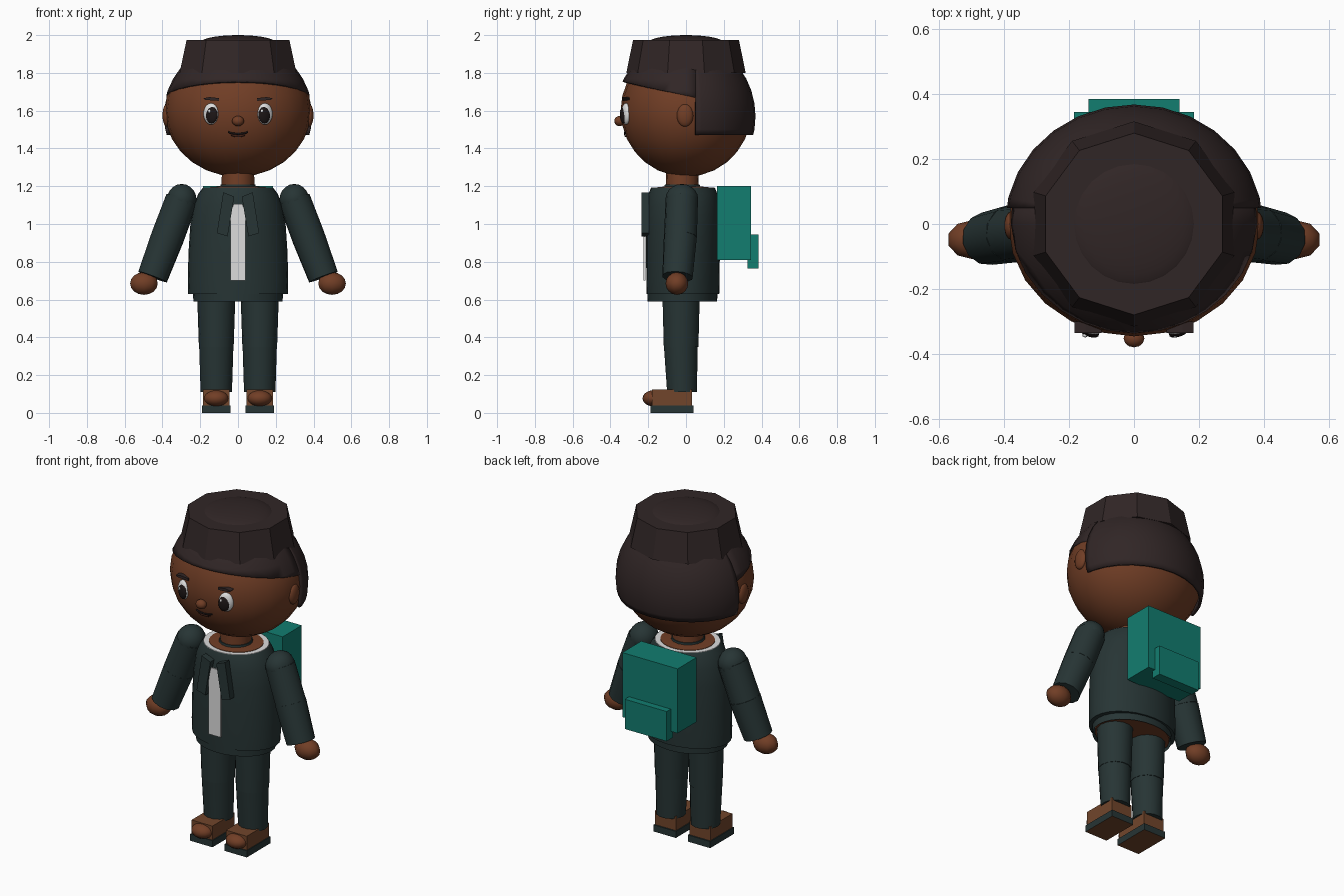
import bpy, bmesh, math
from mathutils import Matrix, Vector

cube = bpy.data.objects.get("Cube")
if cube:
    bpy.data.objects.remove(cube, do_unlink=True)


def material(name, r, g, b):
    m = bpy.data.materials.new(name)
    m.use_nodes = True
    m.diffuse_color = (r, g, b, 1)
    bsdf = next(n for n in m.node_tree.nodes if n.type == 'BSDF_PRINCIPLED')
    bsdf.inputs["Base Color"].default_value = (r, g, b, 1)
    bsdf.inputs["Roughness"].default_value = 0.8
    return m


SKIN = material("brown skin", 0.165, 0.048, 0.019)
LEATHER = material("brown leather", 0.165, 0.06, 0.024)
HAIR = material("dark hair", 0.03, 0.019, 0.019)
CLOTH = material("dark green cloth", 0.02, 0.035, 0.035)
TEAL = material("teal", 0.006, 0.205, 0.16)
WHITE = material("white", 0.72, 0.72, 0.72)
BLACK = material("eye black", 0.012, 0.008, 0.008)
LIP = material("lip brown", 0.05, 0.014, 0.008)


def finish(name, bm, mat, smooth=35):
    bmesh.ops.recalc_face_normals(bm, faces=bm.faces[:])
    me = bpy.data.meshes.new(name)
    bm.to_mesh(me)
    bm.free()
    ob = bpy.data.objects.new(name, me)
    bpy.context.collection.objects.link(ob)
    me.materials.append(mat)
    if smooth:
        bpy.ops.object.select_all(action='DESELECT')
        ob.select_set(True)
        bpy.context.view_layer.objects.active = ob
        bpy.ops.object.shade_smooth_by_angle(angle=math.radians(smooth))
    return ob


def ball_mesh(centre, radii, segs=24, rings=14, rot=None):
    bm = bmesh.new()
    bmesh.ops.create_uvsphere(bm, u_segments=segs, v_segments=rings, radius=1)
    m = Matrix.Translation(centre) @ (rot or Matrix()) @ Matrix.Diagonal((*radii, 1))
    bm.transform(m)
    return bm


def ball(name, centre, radii, mat, segs=24, rings=14, rot=None):
    return finish(name, ball_mesh(centre, radii, segs, rings, rot), mat, 50)


def box(name, lo, hi, mat):
    bm = bmesh.new()
    bmesh.ops.create_cube(bm, size=1)
    lo, hi = Vector(lo), Vector(hi)
    bm.transform(Matrix.Translation((lo + hi) / 2) @ Matrix.Diagonal((*(hi - lo), 1)))
    return finish(name, bm, mat, 0)


def loft(name, sections, mat, n=24, caps=True, turn=0.0, smooth=35):
    """Skin elliptical sections given as (x, y, z, rx, ry)."""
    bm = bmesh.new()
    loops = []
    for x, y, z, rx, ry in sections:
        angles = [turn + math.tau * i / n for i in range(n)]
        loops.append([bm.verts.new((x + rx * math.cos(a), y + ry * math.sin(a), z)) for a in angles])
    for a, b in zip(loops, loops[1:]):
        for i in range(n):
            j = (i + 1) % n
            bm.faces.new((a[i], a[j], b[j], b[i]))
    if caps:
        bm.faces.new(loops[0])
        bm.faces.new(loops[-1])
    return finish(name, bm, mat, smooth)


def tube(name, a, b, ra, rb, mat, n=12):
    a, b = Vector(a), Vector(b)
    bm = bmesh.new()
    bmesh.ops.create_cone(bm, cap_ends=True, segments=n, radius1=ra, radius2=rb, depth=(b - a).length)
    turn = (b - a).to_track_quat('Z', 'Y').to_matrix().to_4x4()
    bm.transform(Matrix.Translation((a + b) / 2) @ turn)
    return finish(name, bm, mat)


def plate(name, outline, y, depth, mat):
    """Flat upright panel from an (x, z) outline."""
    bm = bmesh.new()
    face = bm.faces.new([bm.verts.new((x, y, z)) for x, z in outline])
    out = bmesh.ops.extrude_face_region(bm, geom=[face])["geom"]
    moved = [v for v in out if isinstance(v, bmesh.types.BMVert)]
    bmesh.ops.translate(bm, verts=moved, vec=(0, depth, 0))
    return finish(name, bm, mat, 0)


def hair_shell(name, radii, cuts):
    """Ellipsoid shell trimmed by planes, keeping the side each normal points to."""
    bm = ball_mesh((0, 0, 1.57), radii, 28, 18)
    for co, no in cuts:
        geom = bm.verts[:] + bm.edges[:] + bm.faces[:]
        bmesh.ops.bisect_plane(bm, geom=geom, plane_co=co, plane_no=no, clear_inner=True)
    ob = finish(name, bm, HAIR, 50)
    mod = ob.modifiers.new("thickness", 'SOLIDIFY')
    mod.thickness = 0.015
    mod.offset = -1


# Head
ball("head", (0, 0, 1.6), (0.387, 0.346, 0.35), SKIN)
ball("nose", (0, -0.352, 1.545), (0.032, 0.028, 0.027), SKIN, 12, 8)
loft("neck", [(0, -0.02, 1.15, 0.088, 0.088), (0, -0.02, 1.3, 0.085, 0.085)], SKIN, 16)
loft("neck_band", [(0, -0.02, 1.17, 0.1, 0.1), (0, -0.02, 1.21, 0.092, 0.092)], CLOTH, 16)

# Hair: sloped front, long back, ten sided flat top with a low dome
hair_shell("front_hair", (0.396, 0.38, 0.4),
           [((0, -0.34, 1.755), (0, 0.085, 0.39)), ((0, 0.06, 0), (0, -1, 0))])
hair_shell("back_hair", (0.397, 0.368, 0.4),
           [((0, 0, 1.47), (0, 0, 1)), ((0, 0.05, 0), (0, 1, 0))])
loft("flat_top", [(0, 0, 1.8, 0.325, 0.316), (0, 0, 1.975, 0.286, 0.28)],
     HAIR, 10, turn=math.pi / 2, smooth=20)
ball("top_dome", (0, 0, 1.96), (0.2, 0.2, 0.04), HAIR)

# Face
for s, side in ((1, "left"), (-1, "right")):
    yaw = Matrix.Rotation(s * 0.38, 4, 'Z')
    ball(side + "_ear", (s * 0.378, -0.005, 1.575), (0.022, 0.044, 0.06), SKIN, 14, 10)
    ball(side + "_eye_white", (s * 0.143, -0.318, 1.583), (0.042, 0.022, 0.057), WHITE, 20, 12, yaw)
    ball(side + "_iris", (s * 0.14, -0.331, 1.577), (0.034, 0.015, 0.045), BLACK, 18, 10, yaw)
    ball(side + "_eye_glint", (s * 0.14 - 0.012, -0.344, 1.597), (0.008, 0.005, 0.009), WHITE, 8, 6, yaw)
    brow = [(0.1, 1.652), (0.175, 1.657), (0.183, 1.666), (0.15, 1.672), (0.1, 1.666)]
    plate(side + "_brow", [(s * x, z) for x, z in brow], -0.335, 0.035, HAIR)


def lip(name, points, radius, mat):
    cu = bpy.data.curves.new(name, 'CURVE')
    cu.dimensions = '3D'
    cu.bevel_depth = radius
    cu.bevel_resolution = 2
    sp = cu.splines.new('POLY')
    sp.points.add(len(points) - 1)
    for p, (x, z) in zip(sp.points, points):
        y = -0.346 * math.sqrt(1 - (x / 0.387) ** 2 - ((z - 1.6) / 0.35) ** 2)
        p.co = (x, y, z, 1)
    cu.materials.append(mat)
    bpy.context.collection.objects.link(bpy.data.objects.new(name, cu))


lip("mouth_line", [(-0.052, 1.487), (-0.03, 1.479), (0, 1.477), (0.03, 1.479), (0.052, 1.487)], 0.005, BLACK)
lip("lower_lip", [(-0.035, 1.474), (-0.015, 1.467), (0.015, 1.467), (0.035, 1.474)], 0.007, LIP)

# Jacket, with neckline and hem
cy = -0.016
loft("jacket", [(0, cy, z, rx, ry) for z, rx, ry in (
    (0.63, 0.264, 0.192), (0.7, 0.266, 0.194), (0.85, 0.262, 0.195), (1.0, 0.252, 0.196),
    (1.1, 0.235, 0.192), (1.16, 0.21, 0.182), (1.19, 0.188, 0.17))], CLOTH, 28, caps=False)
loft("jacket_underside", [(0, cy, 0.63, 0.264, 0.192), (0, cy, 0.632, 0.2, 0.15)], CLOTH, 28)
loft("hem", [(0, cy - 0.003, 0.59, 0.236, 0.184), (0, cy - 0.003, 0.66, 0.24, 0.186)], CLOTH, 28, caps=False)
loft("hips", [(0, cy, 0.6, 0.225, 0.172), (0, cy, 0.66, 0.225, 0.172)], SKIN, 28)
loft("shirt_neckline", [(0, cy, 1.18, 0.188, 0.17), (0, cy, 1.192, 0.186, 0.168),
                        (0, cy, 1.192, 0.155, 0.142), (0, cy, 1.18, 0.15, 0.14)], WHITE, 28)
loft("chest", [(0, cy, 1.17, 0.157, 0.144), (0, cy, 1.194, 0.154, 0.141), (0, cy, 1.2, 0.08, 0.08)], SKIN, 28)

# Shirt front and lapels
plate("shirt_front", [(-0.04, 0.7), (0.04, 0.7), (0.04, 1.05), (0.024, 1.105), (-0.024, 1.105), (-0.04, 1.05)],
      -0.224, 0.009, WHITE)
for s, side in ((1, "left"), (-1, "right")):
    shape = [(0.02, 1.145), (0.078, 1.168), (0.112, 0.952), (0.055, 0.934)]
    plate(side + "_lapel", [(s * x, z) for x, z in shape], -0.236, 0.04, CLOTH)

# Backpack
box("backpack", (-0.185, 0.163, 0.81), (0.185, 0.345, 1.2), TEAL)
box("backpack_pocket", (-0.14, 0.325, 0.765), (0.14, 0.385, 0.945), TEAL)

# Arms, legs and shoes
for s, side in ((1, "left"), (-1, "right")):
    shoulder, elbow, wrist = (s * 0.298, -0.022, 1.13), (s * 0.373, -0.03, 0.93), (s * 0.452, -0.045, 0.72)
    ball(side + "_shoulder", shoulder, (0.08, 0.087, 0.082), CLOTH, 14, 10)
    tube(side + "_upper_sleeve", shoulder, elbow, 0.086, 0.088, CLOTH)
    ball(side + "_elbow", elbow, (0.085, 0.083, 0.083), CLOTH, 14, 10)
    tube(side + "_lower_sleeve", elbow, wrist, 0.089, 0.082, CLOTH)
    ball(side + "_hand", (s * 0.498, -0.048, 0.685), (0.077, 0.06, 0.06), SKIN, 10, 8)

    x = s * 0.115
    loft(side + "_thigh", [(x, -0.026, 0.35, 0.092, 0.094), (x, -0.026, 0.65, 0.102, 0.102)], CLOTH, 14)
    loft(side + "_shin", [(x, -0.021, 0.11, 0.083, 0.081), (x, -0.028, 0.365, 0.091, 0.092)], CLOTH, 14)

    sole = box(side + "_sole", (x - 0.075, -0.187, 0), (x + 0.075, 0.04, 0.04), CLOTH)
    sole.data.materials.append(LEATHER)
    for f in sole.data.polygons:
        f.material_index = int(f.normal.z < -0.5)
    box(side + "_shoe", (x - 0.07, -0.18, 0.038), (x + 0.07, 0.032, 0.124), LEATHER)
    ball(side + "_shoe_toe", (x, -0.175, 0.077), (0.065, 0.055, 0.042), SKIN, 16, 10)
